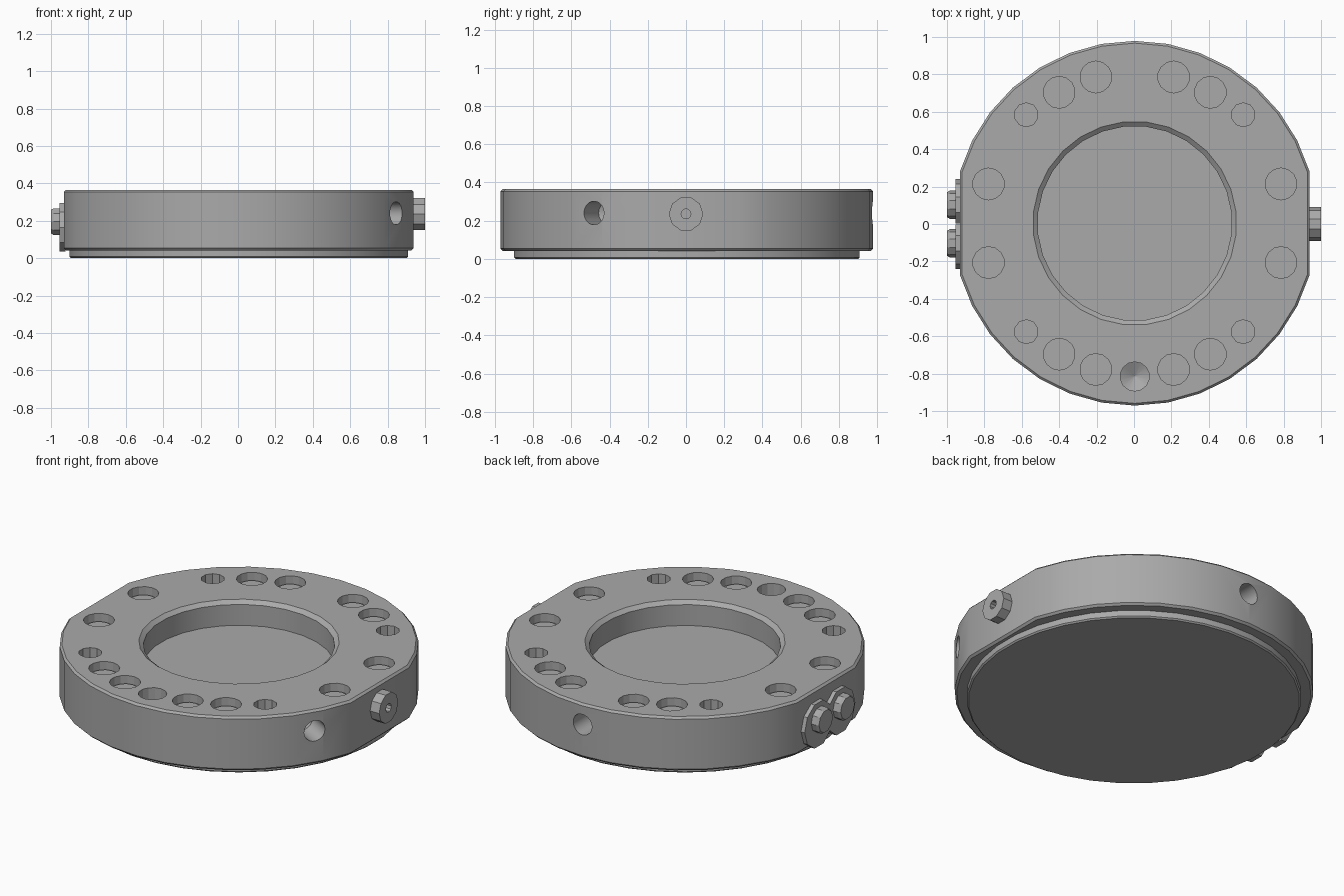
import bpy, bmesh
from math import sin, cos, acos, pi, radians
from mathutils import Matrix, Vector

if "Cube" in bpy.data.objects:
    bpy.data.objects.remove(bpy.data.objects["Cube"])

steel = bpy.data.materials.new("grey_steel")
steel.use_nodes = True
GREY = (0.4, 0.4, 0.4, 1)
steel.diffuse_color = GREY
steel.node_tree.nodes["Principled BSDF"].inputs["Base Color"].default_value = GREY


def loft(bm, rings):
    """Closed solid through matching rings of points."""
    rows = [[bm.verts.new(p) for p in ring] for ring in rings]
    n = len(rows[0])
    for a, b in zip(rows, rows[1:]):
        for i in range(n):
            j = (i + 1) % n
            bm.faces.new((a[i], a[j], b[j], b[i]))
    bm.faces.new(rows[0][::-1])
    bm.faces.new(rows[-1])


def lathe(bm, profile, n, place, turn=0.5):
    """Spin (radius, height) pairs around the local z axis."""
    loft(bm, [[place @ Vector((r * cos(2 * pi * (i + turn) / n),
                               r * sin(2 * pi * (i + turn) / n), h))
               for i in range(n)] for r, h in profile])


def finish(name, bm):
    bmesh.ops.recalc_face_normals(bm, faces=bm.faces[:])
    mesh = bpy.data.meshes.new(name)
    bm.to_mesh(mesh)
    bm.free()
    mesh.materials.append(steel)
    obj = bpy.data.objects.new(name, mesh)
    bpy.context.collection.objects.link(obj)
    return obj


def smooth(obj, angle=24):
    bpy.ops.object.select_all(action='DESELECT')
    obj.select_set(True)
    bpy.context.view_layer.objects.active = obj
    bpy.ops.object.shade_smooth_by_angle(angle=radians(angle))


def at(x, y, z=0):
    return Matrix.Translation((x, y, z))


def facing(azimuth, x, y, z):
    """Local z axis points horizontally outward along the azimuth."""
    return at(x, y, z) @ Matrix.Rotation(radians(azimuth), 4, 'Z') @ Matrix.Rotation(pi / 2, 4, 'Y')


C = 0.004          # shared centre offset of the round parts
TOP = 0.365
R, FLAT = 0.975, 0.935
FLOOR = 0.315      # bottom of the screw recesses


def outline(inset, z, steps=14):
    """Circle with its two sides cut flat."""
    r, f = R - inset, FLAT - inset
    a = acos(f / r)
    pts = []
    for start in (0, pi):
        for i in range(steps + 1):
            t = start + a + (pi - 2 * a) * i / steps
            pts.append((C + r * cos(t), C + r * sin(t), z))
    return pts


# Main ring body with chamfered rims
bm = bmesh.new()
loft(bm, [outline(0.012, 0.042), outline(0, 0.054),
          outline(0, TOP - 0.012), outline(0.012, TOP)])
body = finish("ring_body", bm)

# All recesses cut from the body
screws = [(sx * x, sy * y) for x, y in ((0.404, 0.7), (0.208, 0.782), (0.782, 0.21))
          for sx in (-1, 1) for sy in (-1, 1)]
bm = bmesh.new()
lathe(bm, [(0.52, 0.22), (0.52, 0.345), (0.545, TOP), (0.545, 0.4)], 28, at(C, C))
for x, y in screws:
    lathe(bm, [(0.085, FLOOR), (0.085, 0.4)], 14, at(C + x, C + y))
for sx in (-1, 1):
    for sy in (-1, 1):
        lathe(bm, [(0.064, 0.15), (0.064, 0.4)], 10, at(C + sx * 0.58, C + sy * 0.58))
lathe(bm, [(0.001, 0.16), (0.078, 0.2), (0.078, 0.4)], 14, at(C, -0.815))
for azimuth in (-30, 90):
    t = radians(azimuth)
    lathe(bm, [(0.001, -0.2), (0.062, -0.16), (0.062, 0.1)], 18,
          facing(azimuth, C + R * cos(t), C + R * sin(t), 0.24))
cutter = finish("recess_cutter", bm)
cutter.hide_render = True

cut = body.modifiers.new("recesses", 'BOOLEAN')
cut.operation = 'DIFFERENCE'
cut.solver = 'EXACT'
cut.object = cutter
bpy.context.view_layer.objects.active = body
bpy.ops.object.modifier_apply(modifier=cut.name)
bpy.data.objects.remove(cutter)
smooth(body)

# Thin base plate
bm = bmesh.new()
lathe(bm, [(0.9, 0), (0.908, 0.008), (0.908, 0.05)], 36, at(C, C))
smooth(finish("base_plate", bm))

# Low screw heads inside the recesses
bm = bmesh.new()
for x, y in screws:
    lathe(bm, [(0.07, FLOOR - 0.01), (0.07, FLOOR + 0.008)], 14, at(C + x, C + y))
smooth(finish("recessed_screws", bm))

# Drilled port on the left flat
bm = bmesh.new()
lathe(bm, [(0.09, -0.01), (0.09, 0.06), (0.026, 0.06), (0.026, 0.02)], 10,
      facing(0, C + FLAT, 0, 0.235))
smooth(finish("side_port", bm))

# Pair of washers meeting at the middle of the right flat
bm = bmesh.new()
for side in (-1, 1):
    first = len(bm.verts)
    lathe(bm, [(0.137, -0.01), (0.137, 0.024)], 10, facing(180, C - FLAT, side * 0.103, 0.165))
    bm.verts.ensure_lookup_table()
    for v in bm.verts[first:]:
        v.co.y = side * max(side * v.co.y, 0.002)
smooth(finish("connector_washers", bm))

# Connector heads on the washers
bm = bmesh.new()
for side in (-1, 1):
    lathe(bm, [(0.075, 0), (0.075, 0.055), (0.066, 0.069)], 10,
          facing(180, C - FLAT, side * 0.103, 0.195))
smooth(finish("connector_heads", bm))
